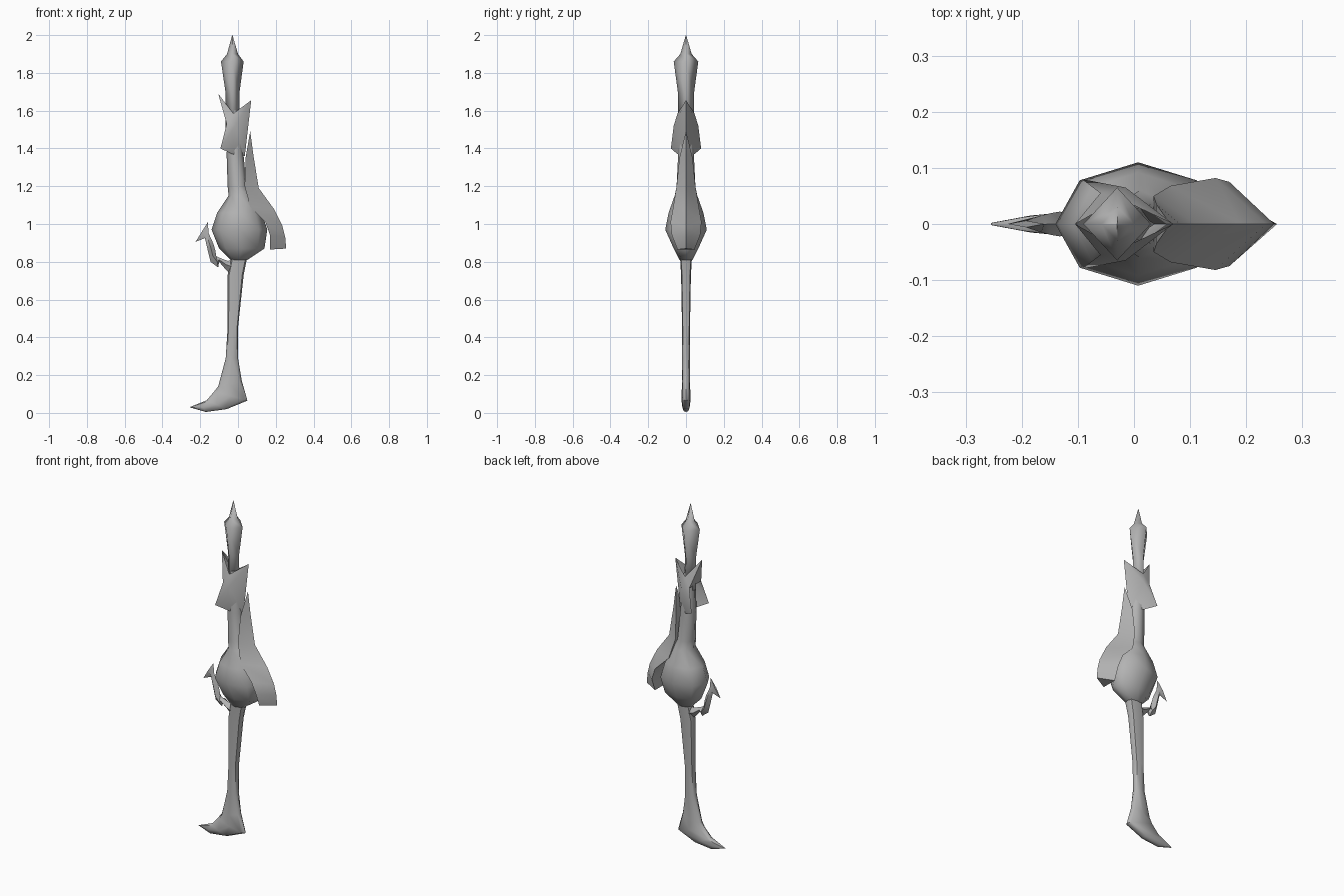
import bpy, bmesh, math
from mathutils import Vector

cube = bpy.data.objects.get("Cube")
if cube:
    bpy.data.objects.remove(cube, do_unlink=True)

# One plain grey for everything
grey = bpy.data.materials.new("plain grey")
grey.use_nodes = True
tone = (0.45, 0.45, 0.45, 1)
grey.diffuse_color = tone
grey.node_tree.nodes["Principled BSDF"].inputs["Base Color"].default_value = tone


def finish(name, bm, angle):
    bmesh.ops.remove_doubles(bm, verts=bm.verts, dist=0.0005)
    bmesh.ops.recalc_face_normals(bm, faces=bm.faces)
    mesh = bpy.data.meshes.new(name)
    bm.to_mesh(mesh)
    bm.free()
    mesh.materials.append(grey)
    obj = bpy.data.objects.new(name, mesh)
    bpy.context.collection.objects.link(obj)
    bpy.ops.object.select_all(action='DESELECT')
    obj.select_set(True)
    bpy.context.view_layer.objects.active = obj
    bpy.ops.object.shade_smooth_by_angle(angle=math.radians(angle))
    return obj


def power(v, p):
    return math.copysign(abs(v) ** p, v) if abs(v) > 1e-6 else 0


def skin(bm, rings):
    """Bridge rings of points and cap both ends."""
    loops = [[bm.verts.new(p) for p in ring] for ring in rings]
    n = len(loops[0])
    for a, b in zip(loops, loops[1:]):
        for i in range(n):
            j = (i + 1) % n
            bm.faces.new((a[i], a[j], b[j], b[i]))
    bm.faces.new(loops[0])
    bm.faces.new(loops[-1])


def loft(name, stations, sides, p=1, angle=60):
    """Each station: one edge point x z, the other edge point x z, half depth."""
    rings = []
    for xa, za, xb, zb, depth in stations:
        a, b = Vector((xa, 0, za)), Vector((xb, 0, zb))
        ring = []
        for i in range(sides):
            t = math.tau * i / sides
            ring.append((a + b) / 2 + (b - a) / 2 * power(math.cos(t), p)
                        + Vector((0, depth * power(math.sin(t), p), 0)))
        rings.append(ring)
    bm = bmesh.new()
    skin(bm, rings)
    return finish(name, bm, angle)


def level(z, left, right, depth):
    return (left, z, right, z, depth)


# Pointed head on its stem
loft("spear_tip", [
    level(2.0, -0.031, -0.029, 0.001), level(1.9, -0.058, 0, 0.03),
    level(1.86, -0.09, 0.03, 0.065), level(1.69, -0.065, 0.007, 0.042),
    level(1.5, -0.065, 0.01, 0.042)], 4, angle=100)

# Neck swelling into the globe
loft("neck_and_globe", [
    level(1.6, -0.055, 0.005, 0.036), level(1.36, -0.06, 0.03, 0.042),
    level(1.2, -0.055, 0.045, 0.05), level(1.15, -0.05, 0.07, 0.06),
    level(1.06, -0.11, 0.125, 0.092), level(0.97, -0.14, 0.155, 0.11),
    level(0.87, -0.10, 0.14, 0.065), level(0.81, -0.04, 0.05, 0.035)], 8)

# Handle ending in a swept foot
loft("handle", [
    (-0.035, 0.83, 0.05, 0.83, 0.032), level(0.73, -0.055, 0.03, 0.026),
    level(0.45, -0.055, 0, 0.021), level(0.29, -0.065, 0, 0.02),
    (-0.105, 0.14, 0.02, 0.17, 0.021), (-0.125, 0.115, 0.05, 0.065, 0.024),
    (-0.165, 0.067, -0.06, 0.02, 0.022), (-0.2, 0.053, -0.17, 0.005, 0.015),
    (-0.255, 0.031, -0.254, 0.029, 0.002)], 8, p=0.6)

# Barbed hook beside the globe
loft("hook", [
    (-0.04, 0.735, -0.01, 0.81, 0.025), (-0.07, 0.765, -0.055, 0.805, 0.022),
    (-0.1, 0.8, -0.1, 0.822, 0.02), (-0.105, 0.77, -0.115, 0.83, 0.02),
    (-0.145, 0.8, -0.12, 0.86, 0.022), (-0.16, 0.86, -0.13, 0.895, 0.02),
    (-0.175, 0.925, -0.155, 0.95, 0.015), (-0.225, 0.905, -0.16, 1.01, 0.006)],
    4, angle=50)

# Back plate: triangular section, ridge outward, spike on top
plate = [  # ridge x z, side edge x z, half width
    (0.065, 1.49, 0.064, 1.488, 0.001), (0.082, 1.36, 0.04, 1.35, 0.035),
    (0.11, 1.19, 0.035, 1.2, 0.05), (0.19, 1.08, 0.065, 1.09, 0.068),
    (0.235, 0.99, 0.145, 1.01, 0.082), (0.25, 0.93, 0.17, 0.94, 0.075),
    (0.255, 0.87, 0.17, 0.865, 0.045)]
bm = bmesh.new()
skin(bm, [[(rx, 0, rz), (sx, w, sz), (sx, -w, sz)] for rx, rz, sx, sz, w in plate])
finish("back_plate", bm, 75)

# Collar with two spikes and a downward barb on each side
points = {
    "spike": (0.07, 0, 1.655), "notch": (-0.025, 0.045, 1.585),
    "cheek": (-0.015, 0.065, 1.52), "keel": (0.036, 0, 1.36),
    "shoulder": (-0.06, 0.055, 1.53), "barb": (-0.093, 0.08, 1.4),
    "root": (-0.03, 0.045, 1.37), "rear_spike": (-0.105, 0, 1.69),
    "rear_root": (-0.06, 0, 1.53)}
panels = [("spike", "notch", "cheek"), ("spike", "cheek", "keel"),
          ("notch", "shoulder", "cheek"), ("cheek", "shoulder", "barb"),
          ("cheek", "barb", "root"), ("cheek", "root", "keel"),
          ("rear_spike", "shoulder", "notch"),
          ("rear_spike", "rear_root", "shoulder")]
bm = bmesh.new()
for side in (1, -1):
    verts = {k: bm.verts.new((x, y * side, z)) for k, (x, y, z) in points.items()}
    for panel in panels:
        bm.faces.new([verts[k] for k in panel])
finish("collar", bm, 75)
